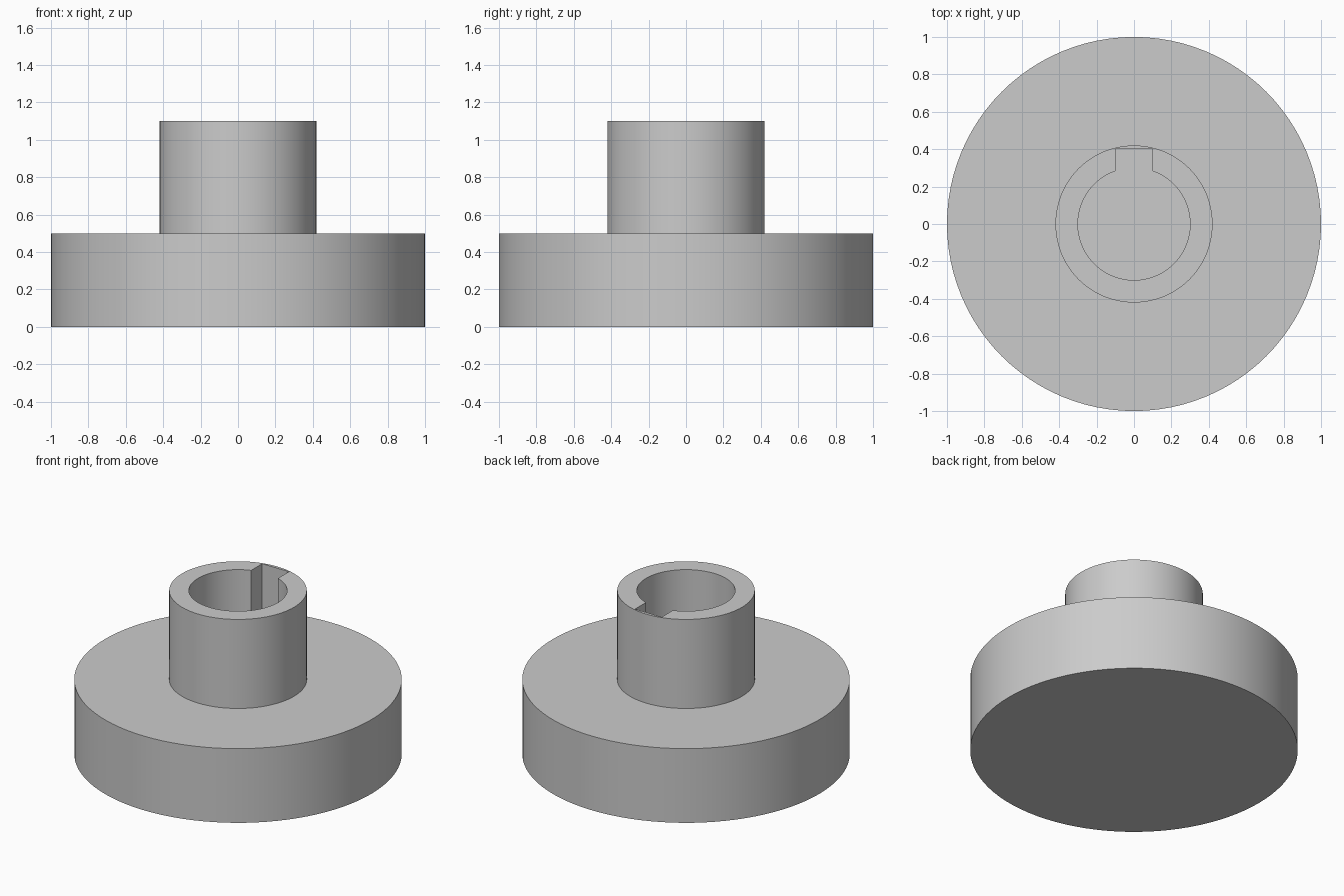
import bpy, bmesh, math

default = bpy.data.objects.get("Cube")
if default:
    bpy.data.objects.remove(default, do_unlink=True)

SEGMENTS = 96
DISC_R, DISC_H = 1.0, 0.5
HUB_R, TOP = 0.42, 1.1
BORE_R, BORE_FLOOR = 0.3, 0.5
KEY_HALF, KEY_Y = 0.1, 0.4

steel = bpy.data.materials.new("plain grey")
steel.use_nodes = True
GREY = (0.6, 0.6, 0.6, 1)
steel.diffuse_color = GREY
steel.node_tree.nodes["Principled BSDF"].inputs["Base Color"].default_value = GREY


def add_object(name, bm):
    bmesh.ops.recalc_face_normals(bm, faces=bm.faces)
    mesh = bpy.data.meshes.new(name)
    bm.to_mesh(mesh)
    bm.free()
    mesh.materials.append(steel)
    obj = bpy.data.objects.new(name, mesh)
    bpy.context.collection.objects.link(obj)
    return obj


def circle(radius, start=0.0, sweep=math.tau, count=SEGMENTS):
    return [(radius * math.cos(start + sweep * i / SEGMENTS),
             radius * math.sin(start + sweep * i / SEGMENTS)) for i in range(count)]


# Stepped body: disc with a hub, built as stacked rings
bm = bmesh.new()
rings = [[bm.verts.new((x, y, z)) for x, y in circle(r)]
         for r, z in ((DISC_R, 0), (DISC_R, DISC_H), (HUB_R, DISC_H), (HUB_R, TOP))]
for low, high in zip(rings, rings[1:]):
    if low is rings[1]:
        continue
    for i in range(SEGMENTS):
        j = (i + 1) % SEGMENTS
        bm.faces.new((low[i], low[j], high[j], high[i]))
for i in range(SEGMENTS):
    j = (i + 1) % SEGMENTS
    bm.faces.new((rings[1][i], rings[1][j], rings[2][j], rings[2][i]))
bm.faces.new(rings[0])
bm.faces.new(rings[3])
body = add_object("flanged_hub", bm)

# Bore cutter: round hole with a square keyway towards the back
half_angle = math.asin(KEY_HALF / BORE_R)
outline = circle(BORE_R, math.pi / 2 + half_angle, math.tau - 2 * half_angle, SEGMENTS + 1)
outline += [(KEY_HALF, KEY_Y), (-KEY_HALF, KEY_Y)]
bm = bmesh.new()
base = bm.faces.new([bm.verts.new((x, y, BORE_FLOOR)) for x, y in outline])
grown = bmesh.ops.extrude_face_region(bm, geom=[base], use_keep_orig=True)
lifted = [v for v in grown["geom"] if isinstance(v, bmesh.types.BMVert)]
bmesh.ops.translate(bm, verts=lifted, vec=(0, 0, TOP + 0.1 - BORE_FLOOR))
cutter = add_object("bore_cutter", bm)
cutter.hide_render = True

# Cut the keyed bore and finish the shading
cut = body.modifiers.new("keyed bore", "BOOLEAN")
cut.operation = "DIFFERENCE"
cut.solver = "EXACT"
cut.object = cutter
bpy.ops.object.select_all(action="DESELECT")
body.select_set(True)
bpy.context.view_layer.objects.active = body
bpy.ops.object.modifier_apply(modifier=cut.name)
bpy.data.objects.remove(cutter, do_unlink=True)
bpy.ops.object.shade_smooth_by_angle(angle=math.radians(30))
